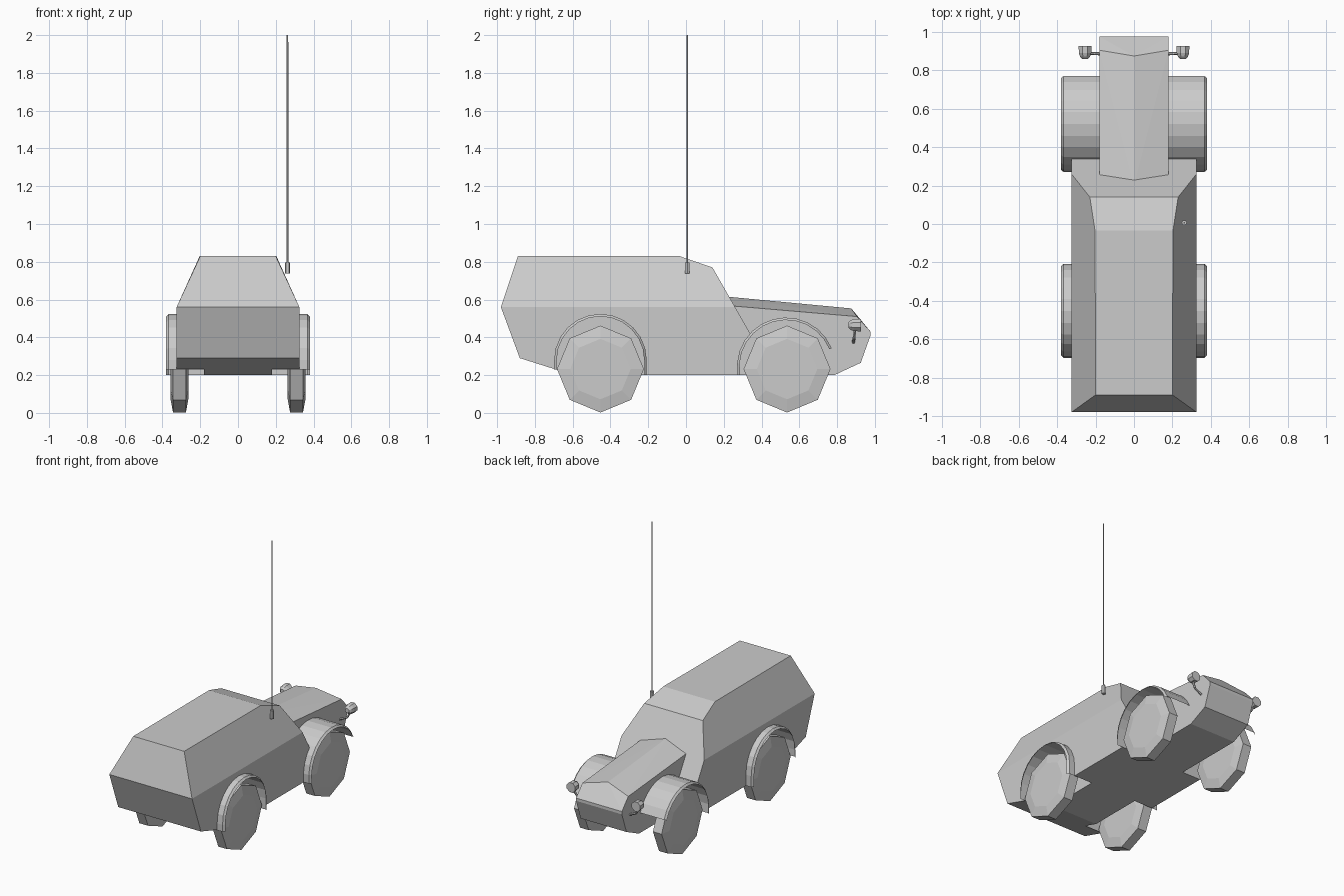
import bpy, bmesh
from math import sin, cos, pi, radians
from mathutils import Vector

if "Cube" in bpy.data.objects:
    bpy.data.objects.remove(bpy.data.objects["Cube"])


def finish(name, bm):
    bmesh.ops.recalc_face_normals(bm, faces=bm.faces[:])
    me = bpy.data.meshes.new(name)
    bm.to_mesh(me)
    bm.free()
    ob = bpy.data.objects.new(name, me)
    bpy.context.collection.objects.link(ob)
    return ob


def convex(name, pts):
    """Convex solid around points, with flat regions merged."""
    bm = bmesh.new()
    for p in pts:
        bm.verts.new(p)
    res = bmesh.ops.convex_hull(bm, input=bm.verts[:])
    junk = {v for v in res["geom_interior"] if isinstance(v, bmesh.types.BMVert)}
    bmesh.ops.delete(bm, geom=list(junk), context='VERTS')
    bmesh.ops.dissolve_limit(bm, angle_limit=radians(1), verts=bm.verts[:], edges=bm.edges[:])
    return finish(name, bm)


def ring(center, r, axis, n, phase=0.0):
    c, out = Vector(center), []
    for i in range(n):
        a, b = r * cos(2 * pi * i / n + phase), r * sin(2 * pi * i / n + phase)
        out.append(c + Vector({'x': (0, a, b), 'y': (a, 0, b), 'z': (a, b, 0)}[axis]))
    return out


def arc(cy, cz, r, a0, a1, n=12):
    return [(cy + r * cos(radians(a0 + (a1 - a0) * i / n)),
             cz + r * sin(radians(a0 + (a1 - a0) * i / n))) for i in range(n + 1)]


def fender_path(front, inset=0.0):
    if front:
        r = 0.26 - inset
        return arc(0.53, 0.245, r, 22, 190)
    r = 0.245 - inset
    return [(-0.453 + r, 0.2)] + arc(-0.453, 0.279, r, 0, 180) + [(-0.453 - r, 0.23)]


# cabin hull: rear, roof, sloped windscreen, tapered upper sides
half = [(0.325, -0.98, 0.56), (0.2, -0.89, 0.83), (0.203, -0.035, 0.83),
        (0.23, 0.14, 0.77), (0.325, 0.26, 0.56), (0.325, 0.465, 0.2),
        (0.325, -0.595, 0.2), (0.325, -0.88, 0.29)]
hull = convex("cabin_body", [(s * x, y, z) for x, y, z in half for s in (1, -1)])

# hood with centre ridge and angular nose
side = [(0.2, 0.57), (0.905, 0.51), (0.977, 0.43), (0.977, 0.41),
        (0.925, 0.265), (0.785, 0.2), (0.4, 0.2)]
convex("hood", [(s * 0.18, y, z) for y, z in side for s in (1, -1)]
       + [(0, 0.2, 0.617), (0, 0.875, 0.553)])

for s, sn in ((1, "right"), (-1, "left")):
    for front, fn in ((True, "hood_end"), (False, "tail_end")):
        # wheel well cut out of the hull
        path = fender_path(front)
        path = path + [(path[-1][0], 0.0), (path[0][0], 0.0)]
        bm = bmesh.new()
        f = bm.faces.new([bm.verts.new((s * 0.18, y, z)) for y, z in path])
        ext = bmesh.ops.extrude_face_region(bm, geom=[f])
        bmesh.ops.translate(bm, vec=(s * 0.3, 0, 0),
                            verts=[g for g in ext["geom"] if isinstance(g, bmesh.types.BMVert)])
        cutter = finish(f"well_cutter_{fn}_{sn}", bm)
        cutter.hide_render = True
        cutter.hide_viewport = True
        mod = hull.modifiers.new("wheel_well", 'BOOLEAN')
        mod.operation, mod.solver, mod.object = 'DIFFERENCE', 'EXACT', cutter

        # fender sheet with rolled outer lip
        bm = bmesh.new()
        rows = [[bm.verts.new((s * x, y, z)) for y, z in fender_path(front, d)]
                for x, d in ((0.18, 0), (0.367, 0), (0.38, 0.013))]
        for a, b in zip(rows, rows[1:]):
            for i in range(len(a) - 1):
                bm.faces.new((a[i], a[i + 1], b[i + 1], b[i]))
        finish(f"fender_{fn}_{sn}", bm)

        # eight-sided wheel with raised hub face
        cy = 0.535 if front else -0.453
        pts = []
        for dx, r in ((-0.047, 0.16), (-0.034, 0.23), (0.034, 0.23), (0.047, 0.16)):
            pts += ring((s * 0.31 + dx, cy, 0.232), r, 'x', 8)
        convex(f"wheel_{fn}_{sn}", pts)

    # headlamp bowl
    pts = []
    for y, r in ((0.86, 0.016), (0.872, 0.028), (0.89, 0.035), (0.927, 0.036)):
        pts += ring((s * 0.255, y, 0.465), r, 'y', 8, pi / 8)
    convex(f"headlamp_{sn}", pts)

    # headlamp bracket
    joints = [(s * 0.255, 0.895, 0.44), (s * 0.235, 0.89, 0.40), (s * 0.17, 0.886, 0.37)]
    for i, (a, b) in enumerate(zip(joints, joints[1:])):
        ax = 'z' if i == 0 else 'x'
        convex(f"headlamp_bracket_{i}_{sn}", ring(a, 0.008, ax, 6) + ring(b, 0.008, ax, 6))

# aerial base and whip
convex("aerial_base", ring((0.262, 0.007, 0.738), 0.014, 'z', 6) + ring((0.262, 0.007, 0.797), 0.014, 'z', 6))
convex("aerial_whip", ring((0.262, 0.007, 0.79), 0.005, 'z', 6) + ring((0.262, 0.007, 2.0), 0.004, 'z', 6))
